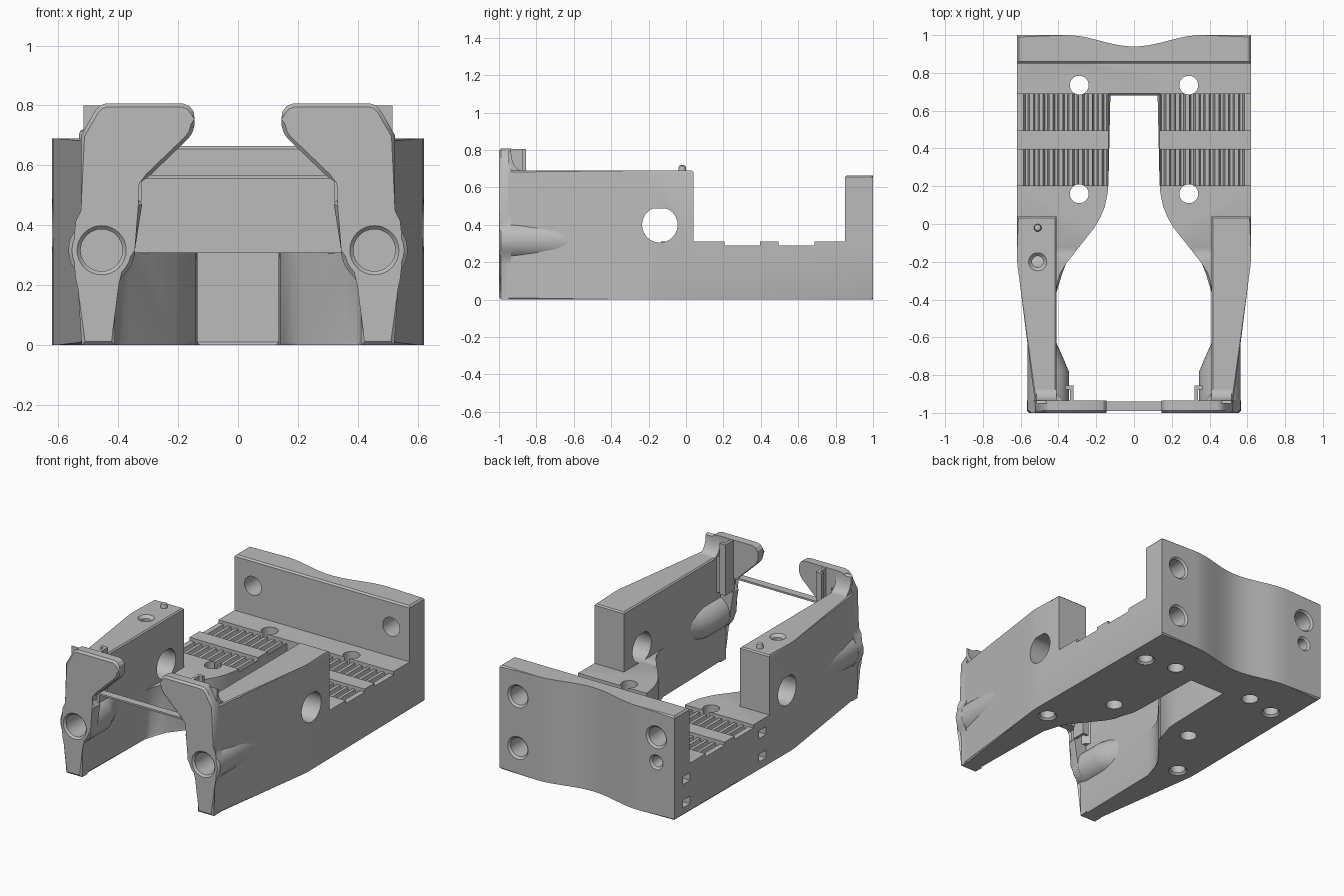
import bpy, bmesh, math
from mathutils import Vector

if "Cube" in bpy.data.objects:
    bpy.data.objects.remove(bpy.data.objects["Cube"])

grey = bpy.data.materials.new("plain_grey")
grey.use_nodes = True
colour = (0.5, 0.5, 0.5, 1)
grey.diffuse_color = colour
grey.node_tree.nodes["Principled BSDF"].inputs["Base Color"].default_value = colour


def loft(bm, rings):
    """Skin a row of matching rings and cap both ends; returns the caps."""
    rows = [[bm.verts.new(p) for p in ring] for ring in rings]
    n = len(rows[0])
    for a, b in zip(rows, rows[1:]):
        for i in range(n):
            j = (i + 1) % n
            bm.faces.new((a[i], a[j], b[j], b[i]))
    return bm.faces.new(rows[0]), bm.faces.new(rows[-1])


def prism(bm, outline, lo, hi, axis="z", chamfer=(0, 0)):
    """Extrude a 2D outline along an axis with chamfered low / high rims."""
    place = {"x": lambda a, b, c: (c, a, b),
             "y": lambda a, b, c: (a, c, b),
             "z": lambda a, b, c: (a, b, c)}[axis]
    caps = loft(bm, [[place(a, b, c) for a, b in outline] for c in (lo, hi)])
    for cap, size in zip(caps, chamfer):
        if size:
            bmesh.ops.bevel(bm, geom=list(cap.edges), offset=size, segments=1,
                            affect='EDGES', profile=0.5)


def circle(centre, direction, r, n=32):
    d = Vector(direction)
    u = d.orthogonal().normalized()
    v = d.cross(u).normalized()
    return [Vector(centre) + r * (math.cos(t) * u + math.sin(t) * v)
            for t in (2 * math.pi * i / n for i in range(n))]


def lathe(bm, start, direction, steps):
    """Round solid from (distance, radius) steps along a direction."""
    d = Vector(direction)
    loft(bm, [circle(Vector(start) + d * t, d, r) for t, r in steps])


def hole(bm, start, direction, r, depth, rim=0.012):
    lathe(bm, start, direction, [(-0.03, r + rim), (0, r + rim), (rim, r), (depth, r)])


def box(bm, lo, hi):
    prism(bm, [(lo[0], lo[1]), (hi[0], lo[1]), (hi[0], hi[1]), (lo[0], hi[1])], lo[2], hi[2])


def finish(bm, name):
    bmesh.ops.recalc_face_normals(bm, faces=bm.faces)
    mesh = bpy.data.meshes.new(name)
    bm.to_mesh(mesh)
    bm.free()
    mesh.materials.append(grey)
    obj = bpy.data.objects.new(name, mesh)
    bpy.context.collection.objects.link(obj)
    return obj


parts = []          # parts that receive the holes


def part(name, build, *args, cut=True, **kw):
    bm = bmesh.new()
    build(bm, *args, **kw)
    obj = finish(bm, name)
    if cut:
        parts.append(obj)
    return obj


# Wavy rear edge
STEPS = 16
wave = [(x, 0.97 - 0.03 * math.cos(math.pi * x / 0.36))
        for x in (0.36 * i / STEPS for i in range(-STEPS, STEPS + 1))]
rear = [(-0.62, 1.0)] + wave + [(0.62, 1.0)]

# Forked base plate
inner = [(0.135, 0.69), (0.135, 0.22), (0.14, 0.16), (0.155, 0.09), (0.18, 0.03),
         (0.21, -0.02), (0.36, -0.21), (0.39, -0.26), (0.405, -0.31), (0.41, -0.36),
         (0.41, -0.96)]
outer = [(0.523, -0.96), (0.61, -0.27), (0.617, -0.22), (0.62, -0.17)]
fork = inner + outer
left_fork = [(-x, y) for x, y in fork]
part("base_plate", prism, fork + rear[::-1] + left_fork[::-1], 0, 0.31, chamfer=(0.01, 0))

# Rear wall
part("rear_wall", prism, [(-0.62, 0.85)] + rear + [(0.62, 0.85)], 0.31, 0.665,
     chamfer=(0, 0.01))

# Front jaw outline, with the round boss and the inward hook
boss_x, boss_z = 0.455, 0.317
arc_out = [(boss_x + 0.111 * math.cos(t), boss_z + 0.111 * math.sin(t))
           for t in (math.radians(a) for a in range(-36, 37, 12))]
arc_in = [(boss_x + 0.111 * math.cos(t), boss_z + 0.111 * math.sin(t))
          for t in (math.radians(a) for a in range(180, 229, 12))]
jaw = ([(0.41, 0), (0.522, 0), (0.522, 0.19), (0.53, 0.225)] + arc_out +
       [(0.53, 0.41), (0.524, 0.45), (0.524, 0.70), (0.475, 0.785), (0.46, 0.8),
        (0.44, 0.807), (0.185, 0.807), (0.162, 0.798), (0.148, 0.78), (0.145, 0.755),
        (0.145, 0.735), (0.152, 0.71), (0.165, 0.69), (0.30, 0.56), (0.335, 0.555),
        (0.342, 0.535), (0.342, 0.50), (0.32, 0.47)] + arc_in + [(0.405, 0.225), (0.41, 0.20)])

for side, s in (("left", 1), ("right", -1)):
    def flip(points):
        return [(s * x, y) for x, y in points]

    # Side wall
    wall = [(0.41, 0.04), (0.41, -0.96)] + outer + [(0.62, 0.04)]
    part(side + "_wall", prism, flip(wall), 0.31, 0.69, chamfer=(0, 0.008))

    # Front jaw and its boss fading back into the wall
    part(side + "_jaw", prism, flip(jaw), -1.0, -0.935, axis="y", chamfer=(0.012, 0))
    bulge = [[(s * (cx + rx * math.cos(t)), y, boss_z + rz * math.sin(t))
              for t in (2 * math.pi * i / 40 for i in range(40))]
             for y, cx, rx, rz in ((-0.96, boss_x, 0.11, 0.11), (-0.78, boss_x, 0.11, 0.11),
                                   (-0.70, 0.472, 0.093, 0.108), (-0.62, 0.49, 0.075, 0.1),
                                   (-0.56, 0.495, 0.07, 0.09))]
    part(side + "_boss", loft, bulge)

    # Web easing the wall top up into the jaw
    web = [(-0.95, 0.68), (-0.95, 0.8)] + [
        (-0.875 - 0.06 * math.sin(t), 0.79 - 0.1 * math.cos(t))
        for t in (math.pi / 2 * (1 - i / 8) for i in range(9))] + [(-0.875, 0.68)]
    part(side + "_jaw_web", prism, web, *sorted((s * 0.41, s * 0.515)), axis="x", cut=False)

    # Inner catch: corner fillet and an L-shaped rib
    part(side + "_corner_fillet", prism,
         flip([(0.37, -0.94), (0.385, -0.925), (0.415, -0.89), (0.43, -0.94)]),
         0.46, 0.69, cut=False)
    part(side + "_catch_rib", prism,
         flip([(0.32, -0.945), (0.32, -0.855), (0.362, -0.855), (0.362, -0.875),
               (0.338, -0.875), (0.338, -0.945)]), 0.48, 0.805, cut=False)

# Thin bridge between the jaws
part("jaw_bridge", box, (-0.345, -0.99, 0.557), (0.345, -0.94, 0.568), cut=False)

# Locating pin on one wall
part("locating_pin", lathe, (-0.51, -0.02, 0.67), (0, 0, 1),
     [(0, 0.02), (0.035, 0.02), (0.045, 0.016), (0.05, 0.006)], cut=False)

# Cutters: all holes, slots and tread grooves
bm = bmesh.new()
for s in (1, -1):
    for y in (0.735, 0.16):
        lathe(bm, (s * 0.29, y, -0.05), (0, 0, 1), [(0, 0.05), (0.5, 0.05)])
    hole(bm, (s * boss_x, -1, boss_z), (0, 1, 0), 0.07, 0.2)
    hole(bm, (s * 0.49, 0.69, 0), (0, 0, 1), 0.045, 0.12)
    hole(bm, (s * 0.51, -0.2, 0), (0, 0, 1), 0.045, 0.25)
    hole(bm, (s * 0.49, 1, 0.5), (0, -1, 0), 0.06, 0.3)
    # Round side opening with a flattened top
    ring = circle((0, -0.14, 0.40), (1, 0, 0), 0.095)
    prism(bm, [(p.y, min(p.z, 0.488)) for p in ring], *sorted((s * 0.3, s * 0.7)), axis="x")
hole(bm, (0.49, 1, 0.17), (0, -1, 0), 0.06, 0.2)
hole(bm, (-0.49, 1, 0.34), (0, -1, 0), 0.035, 0.1)
hole(bm, (-0.51, -0.2, 0.69), (0, 0, -1), 0.03, 0.3, rim=0.018)
for y in (0.88, 0.11):
    for z in (0.075, 0.225):
        box(bm, (-0.7, y - 0.035, z - 0.025), (-0.52, y + 0.035, z + 0.025))
comb = [(0.7, 0.4), (0.7, 0.29)]
for i in range(9):
    x = 0.585 - i * 0.052
    comb += [(x, 0.29), (x - 0.01, 0.255), (x - 0.024, 0.255), (x - 0.032, 0.29)]
comb += [(0.05, 0.29), (0.05, 0.4)]
for s in (1, -1):
    for lo, hi in ((0.205, 0.395), (0.495, 0.688)):
        prism(bm, [(s * x, z) for x, z in comb], lo, hi, axis="y")
cutter = finish(bm, "hole_cutter")
cutter.hide_render = True

for obj in parts:
    mod = obj.modifiers.new("holes", 'BOOLEAN')
    mod.operation, mod.solver, mod.object = 'DIFFERENCE', 'EXACT', cutter
    mod.use_self = True
graph = bpy.context.evaluated_depsgraph_get()
cut_meshes = [bpy.data.meshes.new_from_object(o.evaluated_get(graph)) for o in parts]
for obj, mesh in zip(parts, cut_meshes):
    obj.modifiers.clear()
    obj.data = mesh
bpy.data.objects.remove(cutter)

# Smooth curved faces, keep corners sharp
for obj in bpy.context.scene.objects:
    if obj.type == 'MESH':
        obj.data.shade_smooth()
        obj.data.set_sharp_from_angle(angle=math.radians(30))
